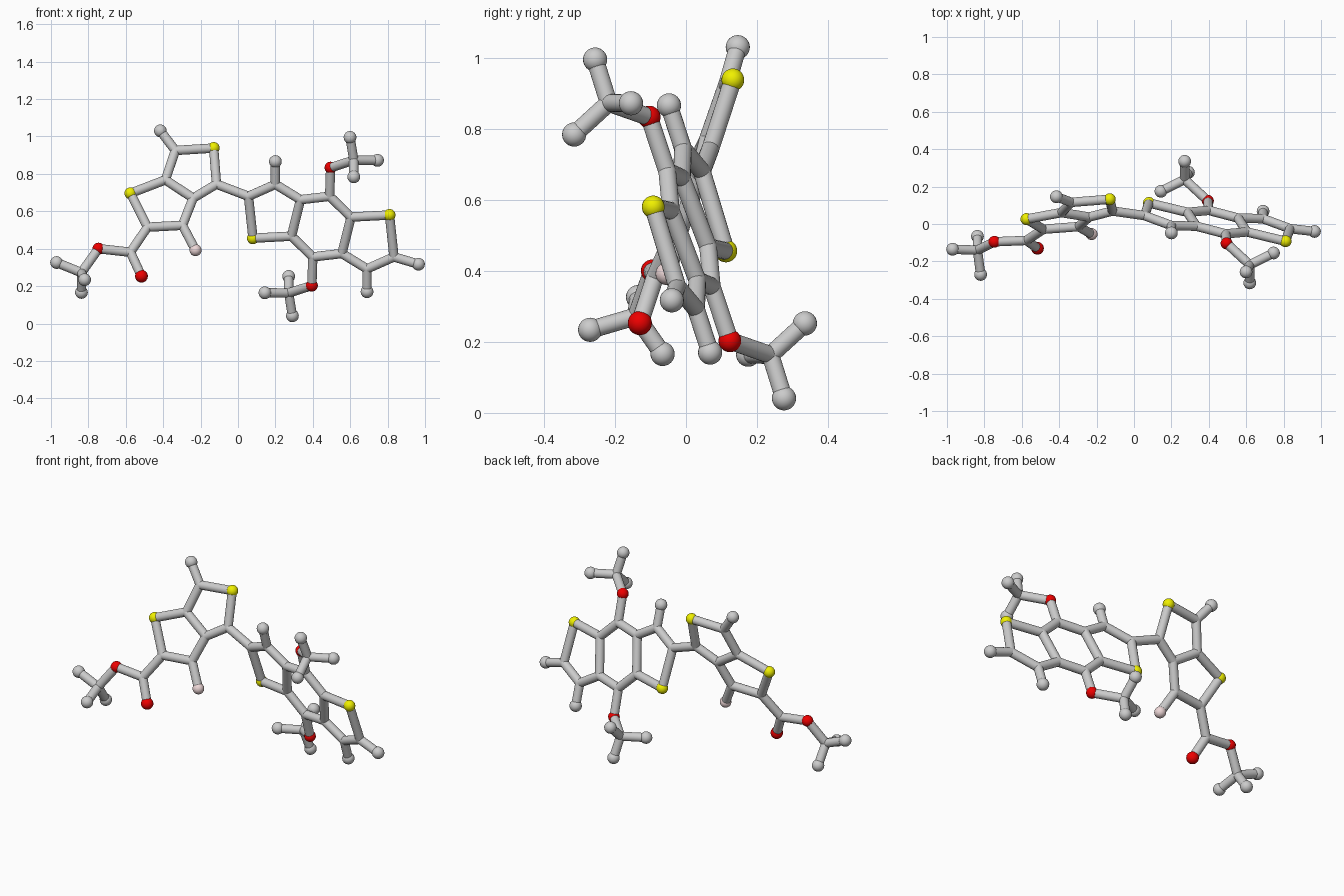
import bpy, bmesh
from mathutils import Vector, Matrix

if "Cube" in bpy.data.objects:
    bpy.data.objects.remove(bpy.data.objects["Cube"])

STICK, BALL, HETERO = 0.025, 0.034, 0.032


def material(name, colour):
    m = bpy.data.materials.new(name)
    m.diffuse_color = colour
    m.use_nodes = True
    m.node_tree.nodes["Principled BSDF"].inputs["Base Color"].default_value = m.diffuse_color
    return m


MATS = {"S": material("yellow", (0.87, 0.87, 0.0, 1)),
        "O": material("red", (0.85, 0.0, 0.0, 1)),
        "F": material("pink", (0.85, 0.68, 0.68, 1))}
LABEL = {"S": "sulfur", "O": "oxygen", "F": "fluorine"}


def finish(bm, name, mat=None):
    mesh = bpy.data.meshes.new(name)
    bm.to_mesh(mesh)
    bm.free()
    ob = bpy.data.objects.new(name, mesh)
    bpy.context.collection.objects.link(ob)
    if mat:
        mesh.materials.append(mat)
    bpy.ops.object.select_all(action='DESELECT')
    ob.select_set(True)
    bpy.context.view_layer.objects.active = ob
    bpy.ops.object.shade_smooth_by_angle()


def sphere(bm, pos, radius):
    bmesh.ops.create_uvsphere(bm, u_segments=24, v_segments=16, radius=radius,
                              matrix=Matrix.Translation(pos))


def stick(bm, a, b):
    d = b - a
    turn = d.to_track_quat('Z', 'Y').to_matrix().to_4x4()
    bmesh.ops.create_cone(bm, cap_ends=True, segments=20, radius1=STICK, radius2=STICK,
                          depth=d.length, matrix=Matrix.Translation((a + b) / 2) @ turn)


def build(part, atoms, bonds):
    """Grey sticks with rounded joints, larger end balls, coloured balls by first letter."""
    pairs = [b.split("-") for b in bonds.split()]
    bm = bmesh.new()
    for a, b in pairs:
        stick(bm, atoms[a], atoms[b])
    for key, pos in atoms.items():
        if key[0] == "C":
            sphere(bm, pos, STICK)
        elif key[0] == "H":
            sphere(bm, pos, BALL)
    finish(bm, part + "_sticks")
    for key, pos in atoms.items():
        if key[0] in MATS:
            ball = bmesh.new()
            sphere(ball, pos, BALL if key == "Oend" else HETERO)
            finish(ball, f"{part}_{LABEL[key[0]]}_ball", MATS[key[0]])


# Left double ring, lying in a tilted plane
left = {"H1": (-.415, 1.03), "C1": (-.335, .925), "S1": (-.13, .938), "C2": (-.115, .745),
        "C3": (-.24, .67), "C4": (-.388, .768), "S2": (-.575, .696), "C5": (-.484, .515),
        "C6": (-.297, .525), "F1": (-.227, .392)}
left = {k: Vector((x, -.17 + .058 * x + .33 * z, z)) for k, (x, z) in left.items()}

# Side chain at lower left
left.update({k: Vector(p) for k, p in {
    "C7": (-.575, -.088, .381), "Oend": (-.516, -.13, .253), "O1": (-.746, -.095, .4),
    "C8": (-.837, -.14, .272), "H2": (-.97, -.135, .326), "H3": (-.837, -.066, .166),
    "H4": (-.82, -.27, .234)}.items()})

# Right triple ring: one half in its plane, the other half by point reflection
mid = Vector((.445, .01, .518))
half = {"C1": (.056, .68), "C2": (.2, .744), "H1": (.2, .866), "S1": (.08, .456),
        "C3": (.334, .662), "C4": (.286, .467), "C5": (.49, .68), "O1": (.495, .833)}
half = {k: Vector((x, mid.y - .225 * (x - mid.x) - .325 * (z - mid.z), z))
        for k, (x, z) in half.items()}
half.update({k: Vector(p) for k, p in {
    "C6": (.619, -.218, .873), "H2": (.599, -.256, .995), "H3": (.746, -.155, .872),
    "H4": (.634, -.315, .784)}.items()})
half["H4"].x = .619
right = dict(half)
right.update({k + "b": 2 * mid - p for k, p in half.items()})
right["Clink"] = left["C2"]
right["Hend"] = 2 * mid - left["C2"]
# Outer end ball sits slightly nearer than the reflected link
right["Hend"] = Vector((.965, -.04, .317))

build("left_rings", left,
      "H1-C1 C1-S1 S1-C2 C2-C3 C3-C4 C4-C1 C4-S2 S2-C5 C5-C6 C6-C3 C6-F1 "
      "C5-C7 C7-Oend C7-O1 O1-C8 C8-H2 C8-H3 C8-H4")

unit = "C1-C2 C2-H1 C1-S1 C2-C3 C3-C4 C4-S1 C3-C5 C5-O1 O1-C6 C6-H2 C6-H3 C6-H4"
mirrored = " ".join("-".join(a + "b" for a in b.split("-")) for b in unit.split())
build("right_rings", right, unit + " " + mirrored + " C5-C4b C5b-C4 C1-Clink C1b-Hend")
